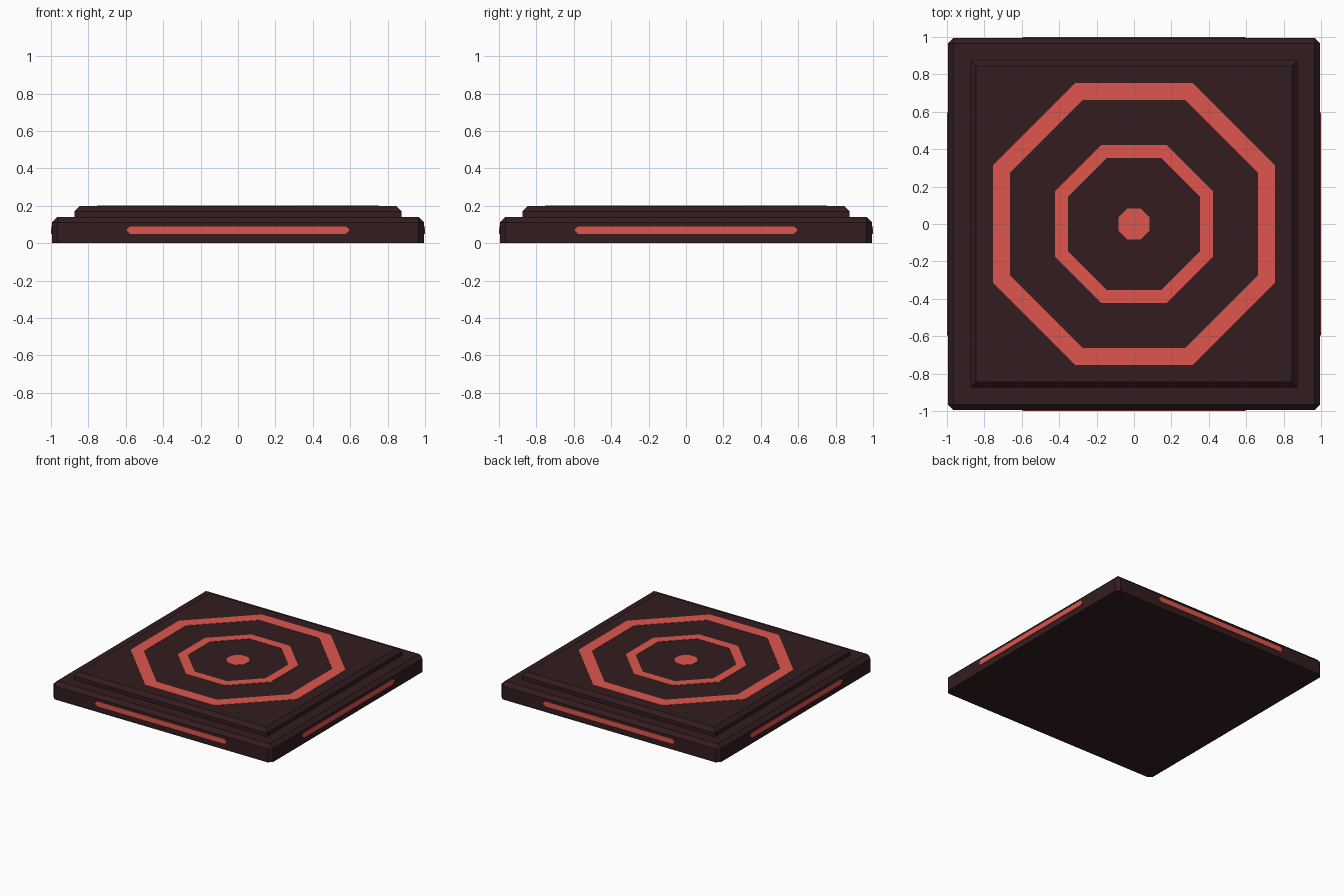
import bpy, bmesh
from math import pi, cos, sin

if "Cube" in bpy.data.objects:
    bpy.data.objects.remove(bpy.data.objects["Cube"])


def material(name, color):
    m = bpy.data.materials.new(name)
    m.diffuse_color = (*color, 1)
    m.use_nodes = True
    m.node_tree.nodes["Principled BSDF"].inputs["Base Color"].default_value = m.diffuse_color
    return m


DARK = material("dark_stone", (0.033, 0.012, 0.014))
GLOW = material("red_inlay", (0.73, 0.093, 0.074))


def finish(name, bm, mat):
    bmesh.ops.recalc_face_normals(bm, faces=bm.faces)
    me = bpy.data.meshes.new(name)
    bm.to_mesh(me)
    bm.free()
    me.materials.append(mat)
    ob = bpy.data.objects.new(name, me)
    bpy.context.collection.objects.link(ob)
    return ob


def slab(name, half, z0, z1, chamfer, corners):
    """Square slab with chamfered top edges, optionally chamfered corners."""
    bm = bmesh.new()
    bmesh.ops.create_cube(bm, size=1)
    for v in bm.verts:
        v.co = (v.co.x * 2 * half, v.co.y * 2 * half, z1 if v.co.z > 0 else z0)
    mid = (z0 + z1) / 2
    edges = []
    for e in bm.edges:
        high = sum(v.co.z > mid for v in e.verts)
        if high == 2 or (corners and high == 1):
            edges.append(e)
    bmesh.ops.bevel(bm, geom=edges, offset=chamfer, segments=1,
                    profile=0.5, affect='EDGES')
    return finish(name, bm, DARK)


def extrude_face(bm, faces, vec):
    r = bmesh.ops.extrude_face_region(bm, geom=faces)
    verts = [g for g in r["geom"] if isinstance(g, bmesh.types.BMVert)]
    bmesh.ops.translate(bm, verts=verts, vec=vec)


def octagon(name, outer, inner, z0, z1):
    """Octagonal inlay sized by its flat-to-centre distance; a ring if inner > 0."""
    def loop(apothem):
        r = apothem / cos(pi / 8)
        return [bm.verts.new((r * cos(a), r * sin(a), z0))
                for a in (pi / 8 + i * pi / 4 for i in range(8))]
    bm = bmesh.new()
    o = loop(outer)
    if inner:
        n = loop(inner)
        faces = [bm.faces.new((o[i], o[(i + 1) % 8], n[(i + 1) % 8], n[i]))
                 for i in range(8)]
    else:
        faces = [bm.faces.new(o)]
    extrude_face(bm, faces, (0, 0, z1 - z0))
    return finish(name, bm, GLOW)


# stepped base
slab("base_slab", 0.995, 0, 0.14, 0.03, True)
slab("upper_step", 0.875, 0.14, 0.20, 0.03, False)

# inlays on the top
octagon("outer_ring", 0.755, 0.662, 0.195, 0.202)
octagon("inner_ring", 0.423, 0.353, 0.195, 0.202)
octagon("centre_dot", 0.084, 0, 0.195, 0.202)

# light strips with pointed ends, one on each side
profile = [(-0.597, 0.07), (-0.577, 0.05), (0.577, 0.05),
           (0.597, 0.07), (0.577, 0.09), (-0.577, 0.09)]
for i, side in enumerate(("front", "right", "back", "left")):
    bm = bmesh.new()
    f = bm.faces.new([bm.verts.new((x, -0.985, z)) for x, z in profile])
    extrude_face(bm, [f], (0, -0.015, 0))
    strip = finish(side + "_strip", bm, GLOW)
    strip.rotation_euler.z = i * pi / 2
